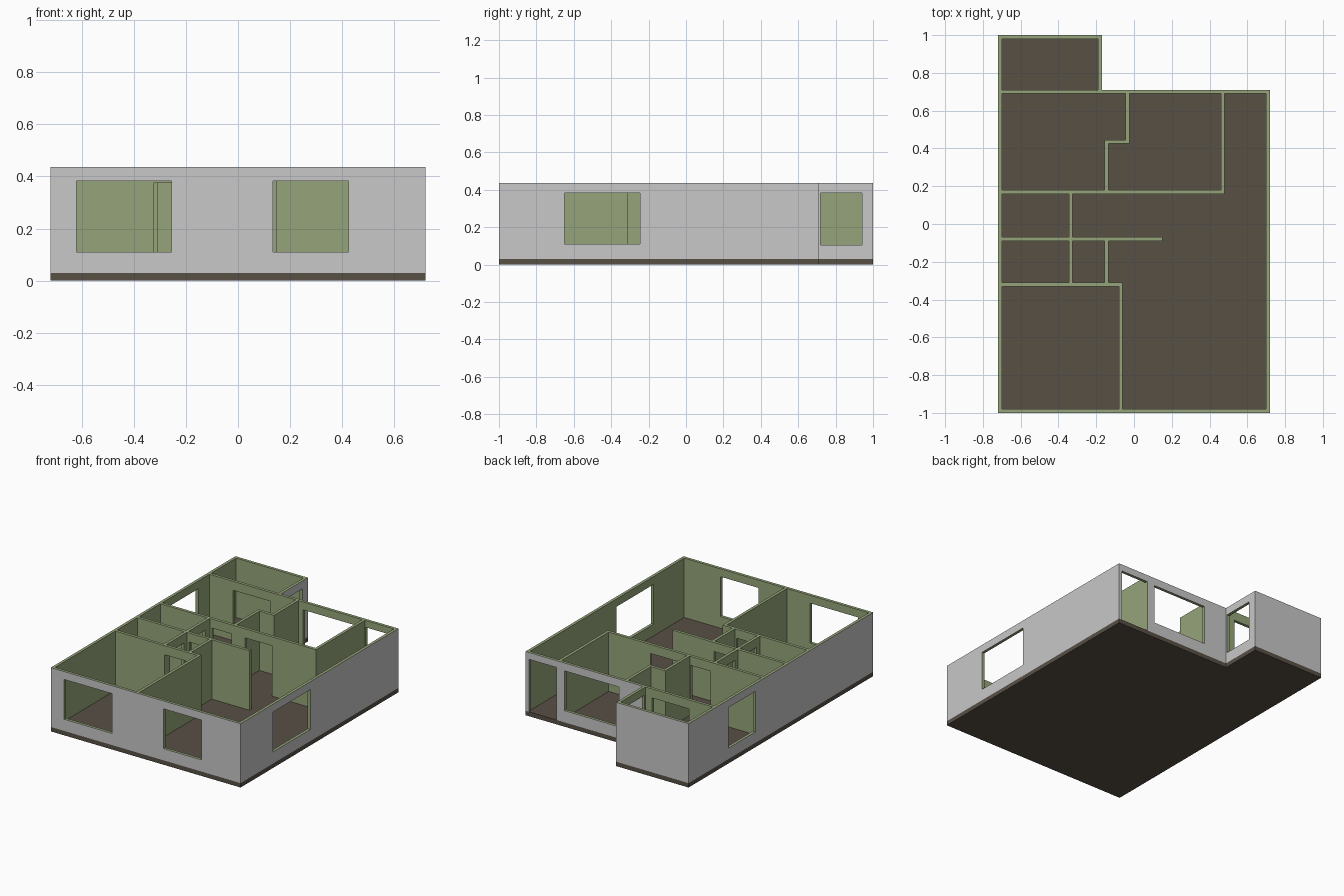
import bpy, bmesh

if "Cube" in bpy.data.objects:
    bpy.data.objects.remove(bpy.data.objects["Cube"])

FLOOR, TOP, T = 0.03, 0.437, 0.02
DOOR_TOP = 0.375


def material(name, rgb):
    m = bpy.data.materials.new(name)
    m.diffuse_color = (*rgb, 1)
    m.use_nodes = True
    m.node_tree.nodes["Principled BSDF"].inputs["Base Color"].default_value = m.diffuse_color
    return m


GREEN = material("sage green", (0.305, 0.376, 0.195))
GREY = material("light grey", (0.58, 0.58, 0.58))
BROWN = material("dark brown", (0.098, 0.08, 0.06))


def prism(name, points, offset, mats):
    """Extrude a flat outline (list of 3D points) by an offset vector."""
    bm = bmesh.new()
    face = bm.faces.new([bm.verts.new(p) for p in points])
    new = bmesh.ops.extrude_face_region(bm, geom=[face])["geom"]
    bmesh.ops.translate(bm, vec=offset, verts=[v for v in new if isinstance(v, bmesh.types.BMVert)])
    bmesh.ops.recalc_face_normals(bm, faces=bm.faces)
    me = bpy.data.meshes.new(name)
    bm.to_mesh(me)
    bm.free()
    ob = bpy.data.objects.new(name, me)
    bpy.context.collection.objects.link(ob)
    for m in mats:
        me.materials.append(m)
    return ob


def box(name, x0, x1, y0, y1, z0, z1):
    return prism(name, [(x0, y0, z0), (x1, y0, z0), (x1, y1, z0), (x0, y1, z0)], (0, 0, z1 - z0), [GREEN])


# Floor slab and outer shell share the L-shaped plan
PLAN = [(-.72, -1), (.72, -1), (.72, .71), (-.17, .71), (-.17, 1), (-.72, 1)]
prism("floor_slab", [(x, y, 0) for x, y in PLAN], (0, 0, FLOOR), [BROWN])
shell = prism("outer_walls", [(x, y, FLOOR) for x, y in PLAN], (0, 0, TOP - FLOOR), [GREEN, GREY])

# Rooms, windows and doors cut from the shell
cutters = [
    (-.70, .70, -.98, .69, -.1, .6),          # main space
    (-.70, -.19, .71, .98, -.1, .6),          # annex
    (-.62, -.255, -1.1, -.9, .11, .383),      # front left window
    (.135, .425, -1.1, -.9, .11, .383),       # front right window
    (.65, .8, -.65, -.245, .11, .383),        # right window
    (-.21, -.1, .72, .94, .105, .383),        # annex window
    (.01, .425, .65, .8, .11, .383),          # back window
    (.485, .695, .65, .8, -.1, .39),          # back door
    (-.8, -.65, .276, .57, .105, .383),       # left window
    (-.52, -.24, .65, .75, -.1, DOOR_TOP),    # door to annex
]
helpers = []
for i, c in enumerate(cutters):
    cut = box(f"cutter_{i}", *c)
    cut.hide_render = True
    mod = shell.modifiers.new("cut", 'BOOLEAN')
    mod.operation, mod.solver, mod.object = 'DIFFERENCE', 'EXACT', cut
    helpers.append(cut)
dg = bpy.context.evaluated_depsgraph_get()
mesh = bpy.data.meshes.new_from_object(shell.evaluated_get(dg))
shell.modifiers.clear()
shell.data = mesh
for h in helpers:
    bpy.data.objects.remove(h)
mesh.materials.clear()
for m in (GREEN, GREY):
    mesh.materials.append(m)

# Outward faces lying on the plan outline are grey, the rest green
for p in mesh.polygons:
    n, c = p.normal, p.center
    side = abs(n.x) > .9 and abs(c.x) > .719
    ends = abs(n.y) > .9 and abs(c.y) > .999
    back = n.y > .9 and abs(c.y - .71) < .001 and c.x > -.17
    annex = n.x > .9 and abs(c.x + .17) < .001 and c.y > .71
    p.material_index = int(side or ends or back or annex)


def wall(name, axis, pos, a, b, doors=()):
    """Partition centred on pos, running a..b along an axis, with door notches."""
    prof = [(a, FLOOR)]
    for d0, d1 in doors:
        prof += [(d0, FLOOR), (d0, DOOR_TOP), (d1, DOOR_TOP), (d1, FLOOR)]
    prof += [(b, FLOOR), (b, TOP), (a, TOP)]
    h = T / 2
    if axis == 'x':
        prism(name, [(u, pos - h, z) for u, z in prof], (0, T, 0), [GREEN])
    else:
        prism(name, [(pos - h, u, z) for u, z in prof], (T, 0, 0), [GREEN])


# Inner partitions
wall("hall_north_wall", 'x', .17, -.70, .48, [(-.31, -.16), (-.06, .145)])
wall("passage_wall", 'y', .47, .18, .69)
wall("closet_upper_wall", 'y', -.035, .445, .69)
wall("closet_step_wall", 'x', .435, -.155, -.025)
wall("closet_lower_wall", 'y', -.145, .18, .425)
wall("hall_south_wall", 'x', -.08, -.70, .15, [(-.31, -.165)])
wall("hall_west_wall", 'y', -.335, -.07, .16, [(-.04, .11)])
wall("bath_east_wall", 'y', -.335, -.31, -.09, [(-.27, -.12)])
wall("lobby_east_wall", 'y', -.145, -.31, -.09)
wall("bedroom_north_wall", 'x', -.32, -.70, -.06, [(-.325, -.165)])
wall("bedroom_east_wall", 'y', -.07, -.98, -.33)
